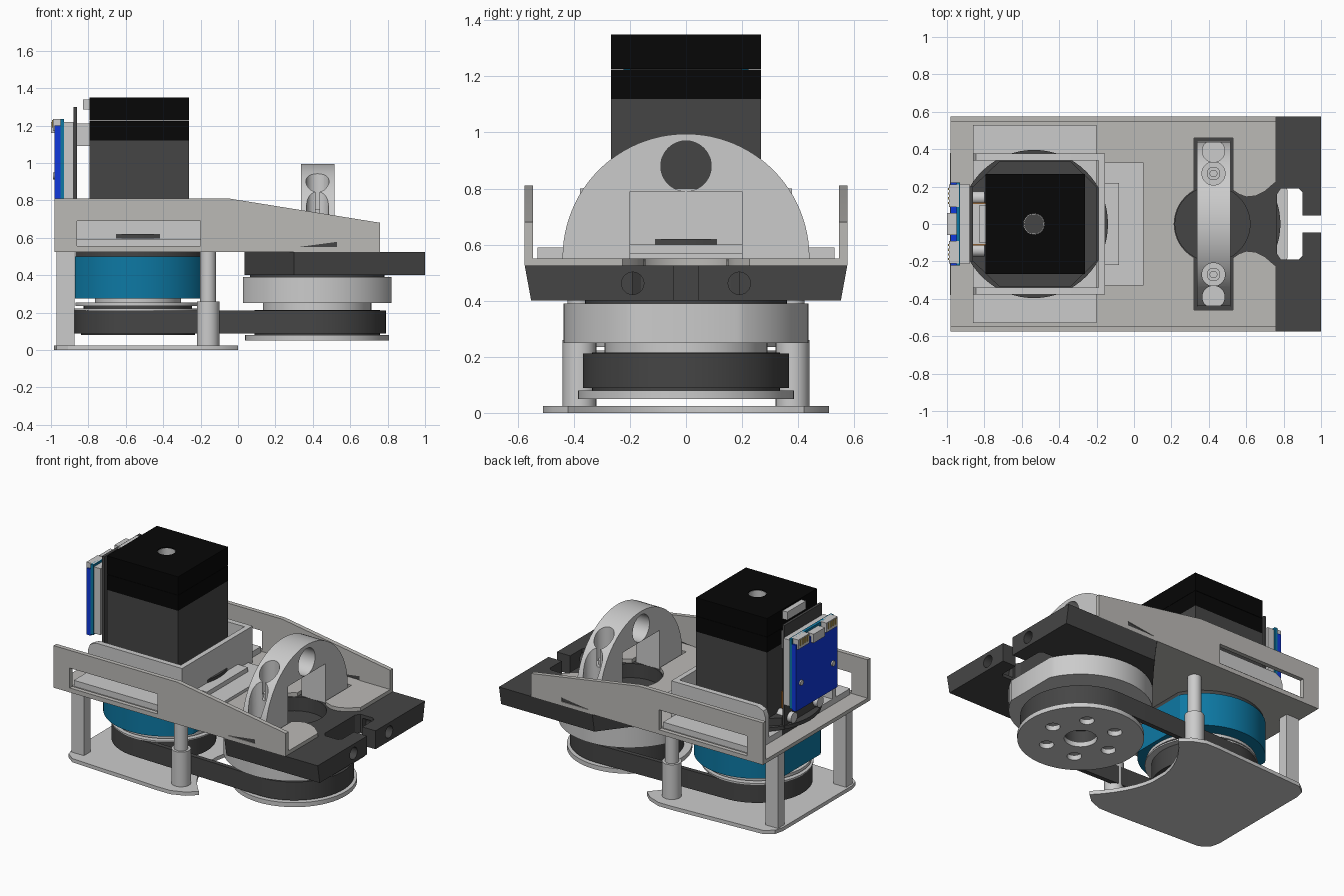
import bpy, bmesh
from math import sin, cos, pi, asin

if "Cube" in bpy.data.objects:
    bpy.data.objects.remove(bpy.data.objects["Cube"])


def mat(name, r, g, b):
    m = bpy.data.materials.new(name)
    m.diffuse_color = (r, g, b, 1)
    m.use_nodes = True
    m.node_tree.nodes["Principled BSDF"].inputs["Base Color"].default_value = m.diffuse_color
    return m


DARK = mat("dark_grey", .06, .06, .06)
BLACK = mat("black", .002, .002, .002)
TEAL = mat("teal", .004, .19, .37)
BLUE = mat("blue", .005, .04, .72)
GOLD = mat("gold", .5, .35, .08)
ORANGE = mat("orange", .7, .22, .02)
PLATE = mat("warm_grey", .5, .49, .47)


def prism(name, pts, lo, hi, axis='z', m=None, taper=1):
    """Extrude a 2D outline along an axis; taper scales the second coordinate at the low end."""
    place = {'x': lambda a, b, t: (t, a, b), 'y': lambda a, b, t: (a, t, b),
             'z': lambda a, b, t: (a, b, t)}[axis]
    bm = bmesh.new()
    low = [bm.verts.new(place(a, b * taper, lo)) for a, b in pts]
    top = [bm.verts.new(place(a, b, hi)) for a, b in pts]
    bm.faces.new(low)
    bm.faces.new(top)
    n = len(pts)
    for i in range(n):
        j = (i + 1) % n
        bm.faces.new((low[i], low[j], top[j], top[i]))
    bmesh.ops.recalc_face_normals(bm, faces=bm.faces)
    me = bpy.data.meshes.new(name)
    bm.to_mesh(me)
    bm.free()
    ob = bpy.data.objects.new(name, me)
    bpy.context.collection.objects.link(ob)
    if m:
        me.materials.append(m)
    return ob


def arc(a, b, r, t0=0, t1=2 * pi, n=64):
    full = abs(t1 - t0 - 2 * pi) < 1e-6
    return [(a + r * cos(t0 + (t1 - t0) * i / n), b + r * sin(t0 + (t1 - t0) * i / n))
            for i in range(n if full else n + 1)]


def cyl(name, a, b, r, lo, hi, axis='z', m=None, n=64):
    return prism(name, arc(a, b, r, n=n), lo, hi, axis, m)


def clipped(name, x, r, half, lo, hi, m=None):
    """Disc with flats at x +- half."""
    e = asin(half / r)
    return prism(name, arc(x, 0, r, pi / 2 - e, pi / 2 + e, 32)
                 + arc(x, 0, r, 3 * pi / 2 - e, 3 * pi / 2 + e, 32), lo, hi, 'z', m)


def box(name, x0, x1, y0, y1, z0, z1, m=None):
    return prism(name, [(x0, y0), (x1, y0), (x1, y1), (x0, y1)], z0, z1, 'z', m)


def cut(ob, *tools):
    for t in tools:
        mod = ob.modifiers.new("cut", 'BOOLEAN')
        mod.operation, mod.solver, mod.object = 'DIFFERENCE', 'EXACT', t
        bpy.context.view_layer.objects.active = ob
        bpy.ops.object.modifier_apply(modifier=mod.name)
        bpy.data.objects.remove(t)
    return ob


def sym(half):
    return half + [(a, -b) for a, b in reversed(half)]


MX, OX = -.535, .423   # motor and output axes

# Base plate with a concave edge around the output pulley
bow = [(-.2 + .2 * (y / .42) ** 2, y) for y in [.42 - .06 * i for i in range(7)]]
prism("base_plate", sym([(-.985, .37), (-.97, .43), (-.91, .475), (-.25, .51), (-.15, .51), (-.06, .475)] + bow),
      0, .025)

# Posts
for s, side in ((-1, "front"), (1, "back")):
    box(side + "_square_post", -.97, -.875, s * .365 - .035, s * .365 + .035, .025, .525)
    cyl(side + "_post_sleeve", -.16, s * .38, .06, .025, .26, n=32)
    cyl(side + "_round_post", -.16, s * .38, .043, .26, .525, n=32)

# Channel bracket: floor and two side walls
floor = box("bracket_floor", -.98, .76, -.575, .575, .525, .55, PLATE)
neck = [(.45, .19), (.53, .18), (.56, .16), (.6, .145), (.65, .15), (.7, .175), (.74, .21), (.8, .26)]
cut(floor, cyl("c", .42, 0, .205, .5, .6), prism("c", sym(neck), .5, .6),
    box("c", .32, .53, -.46, .46, .5, .6), cyl("c", MX, 0, .32, .5, .6))
for s, side in ((-1, "front"), (1, "back")):
    y0, y1 = sorted((s * .545, s * .575))
    wall = prism(side + "_bracket_wall", [(-.98, .525), (.76, .525), (.76, .68), (-.05, .81), (-.98, .81)],
                 y0, y1, 'y', PLATE)
    wedge = [(.32, .535), (.53, .535), (.53, .578), (.32, .55)]
    cut(wall, box("c", -.86, -.2, y0 - .1, y1 + .1, .555, .69), prism("c", wedge, y0 - .1, y1 + .1, 'y'))
    prism(side + "_wall_slot_insert", wedge, y0 + .005, y1 - .005, 'y', DARK)

# Motor mount: flange plate and open-backed box
mount = box("mount_flange", -.86, -.2, -.53, .53, .55, .59)
cut(mount, cyl("c", MX, 0, .3, .5, .65))
for s, side in ((-1, "front"), (1, "back")):
    y0, y1 = sorted((s * .34, s * .378))
    prism(side + "_mount_wall", [(-.86, .55), (-.155, .55), (-.155, .8), (-.8, .8), (-.845, .78), (-.86, .74)],
          y0, y1, 'y')
box("mount_end_wall", -.19, -.155, -.34, .34, .55, .8)
box("mount_pad", -.155, .05, -.33, .33, .55, .57)
box("mount_tab", -.155, -.08, -.22, .22, .57, .6)
cyl("motor_disc", MX, 0, .396, .595, .62, m=DARK)
prism("motor_flange", sym([(-.86, .2), (-.72, .335), (-.34, .335), (-.2, .2)]), .55, .67, m=DARK)

# Motor
box("motor_body", -.795, -.262, -.267, .267, .67, 1.12, DARK)
box("motor_middle", -.795, -.262, -.267, .267, 1.12, 1.224, BLACK)
cut(box("motor_cap", -.795, -.262, -.267, .267, 1.226, 1.35, BLACK), cyl("c", MX, 0, .056, 1.2, 1.4))
cut(cyl("motor_shaft_sleeve", MX, 0, .056, 1.226, 1.345), cyl("c", MX, 0, .053, 1.24, 1.4))
cyl("motor_shaft_end", MX, 0, .052, 1.235, 1.245, m=DARK)

# Gear housing under the bracket
clipped("housing_top_ring", MX, .38, .335, .5, .525, DARK)
clipped("blue_housing", MX, .39, .337, .275, .5, TEAL)
cyl("housing_step", MX, 0, .23, .255, .275)
cyl("motor_pulley_top", MX, 0, .335, .235, .255)
cyl("motor_pulley_hub", MX, 0, .29, .22, .235, m=DARK)
cyl("motor_pulley_flange", MX, 0, .345, .212, .222)
cyl("motor_pulley", MX, 0, .305, .08, .212, m=DARK)

# Belt around both pulleys
def loop(r1, r2):
    e = asin((r2 - r1) / (OX - MX))
    return (arc(OX, 0, r2, -pi / 2 - e, pi / 2 + e, 40)
            + arc(MX, 0, r1, pi / 2 + e, 3 * pi / 2 - e, 40))


belt = prism("drive_belt", loop(.34, .367), .088, .212, m=DARK)
cut(belt, prism("c", loop(.31, .337), 0, .4))

# Output pulley and bearing housing
pulley = cyl("output_pulley", OX, 0, .335, .08, .215, m=DARK)
flange = cyl("output_pulley_flange", OX, 0, .385, .05, .08)
for ob in (flange, pulley):
    cut(ob, cyl("c", OX, 0, .1, .0, .16), *[
        cyl("c", OX + .22 * cos(i * pi / 3), .22 * sin(i * pi / 3), .045, 0, .16, n=24) for i in range(6)])
cyl("output_hub", OX, 0, .29, .215, .25)
clipped("output_bearing_ring", OX, .437, .397, .25, .39)
cyl("output_ring_top", OX, 0, .36, .39, .4, m=DARK)

# Dark end block with recess, slot, notch and bolt holes
block = prism("end_block", sym([(1, .575), (.3, .575), (.035, .22)]), .4, .525, m=DARK, taper=.96)
cut(block, cyl("c", .42, 0, .2, .43, .6),
    prism("c", sym([(.765, .16), (.785, .19), (.88, .19), (.9, .17)]), .3, .6),
    box("c", .85, 1.1, -.045, .045, .3, .6),
    *[cyl("c", s * .19, .462, .04, .8, 1.1, 'x', n=24) for s in (-1, 1)])

# Arch bracket with opening, cross hole and screw pockets
arch = prism("arch_bracket", [(.44, .525)] + arc(0, .555, .44, 0, pi, 48) + [(-.44, .525)], .337, .515, 'x')
cut(arch, box("c", .2, .7, -.2, .2, .4, .79), cyl("c", 0, .88, .09, .2, .7, 'x', n=48))
for s in (-1, 1):
    cut(arch, cyl("c", .425, s * .27, .062, .72, 1.1, n=32), cyl("c", .425, s * .39, .06, .6, 1.1, n=32))
    screw = cyl("arch_screw", .425, s * .27, .036, .715, .75, n=24)
    cut(screw, cyl("c", .425, s * .27, .02, .73, .8, n=6))

# Control electronics on the back of the motor
box("carrier_plate", -.88, -.862, -.2, .2, .6, 1.3, DARK)
for s in (-1, 1):
    box("orange_strip", -.86, -.795, s * .11 - .005, s * .11 + .005, .68, .8, ORANGE)
    cyl("carrier_standoff", s * .14, .66, .035, -.91, -.8, 'x', n=24)
    box("board_connector", -.99, -.935, s * .15 - .06, s * .15 + .06, 1.17, 1.235)
    for i in range(4):
        y = s * .15 + (i - 1.5) * .025
        box("connector_pin", -.994, -.99, y - .006, y + .006, 1.19, 1.23, GOLD)
    cyl("board_screw", s * .17, .93, .018, -.99, -.97, 'x', n=16)
box("carrier_spacer", -.862, -.795, -.11, .11, 1.09, 1.21)
box("motor_socket", -.83, -.795, -.1, .1, 1.285, 1.34)
box("rear_board", -.93, -.88, -.215, .215, .77, 1.22)
box("teal_board", -.95, -.93, -.222, .222, .76, 1.235, TEAL)
box("blue_board", -.98, -.95, -.222, .222, .75, 1.2, BLUE)
box("center_socket", -1, -.94, -.06, .06, 1.16, 1.22)

# Smooth the round surfaces, keep the edges
for ob in bpy.context.scene.objects:
    ob.select_set(True)
    bpy.context.view_layer.objects.active = ob
bpy.ops.object.shade_smooth_by_angle(angle=.5)
